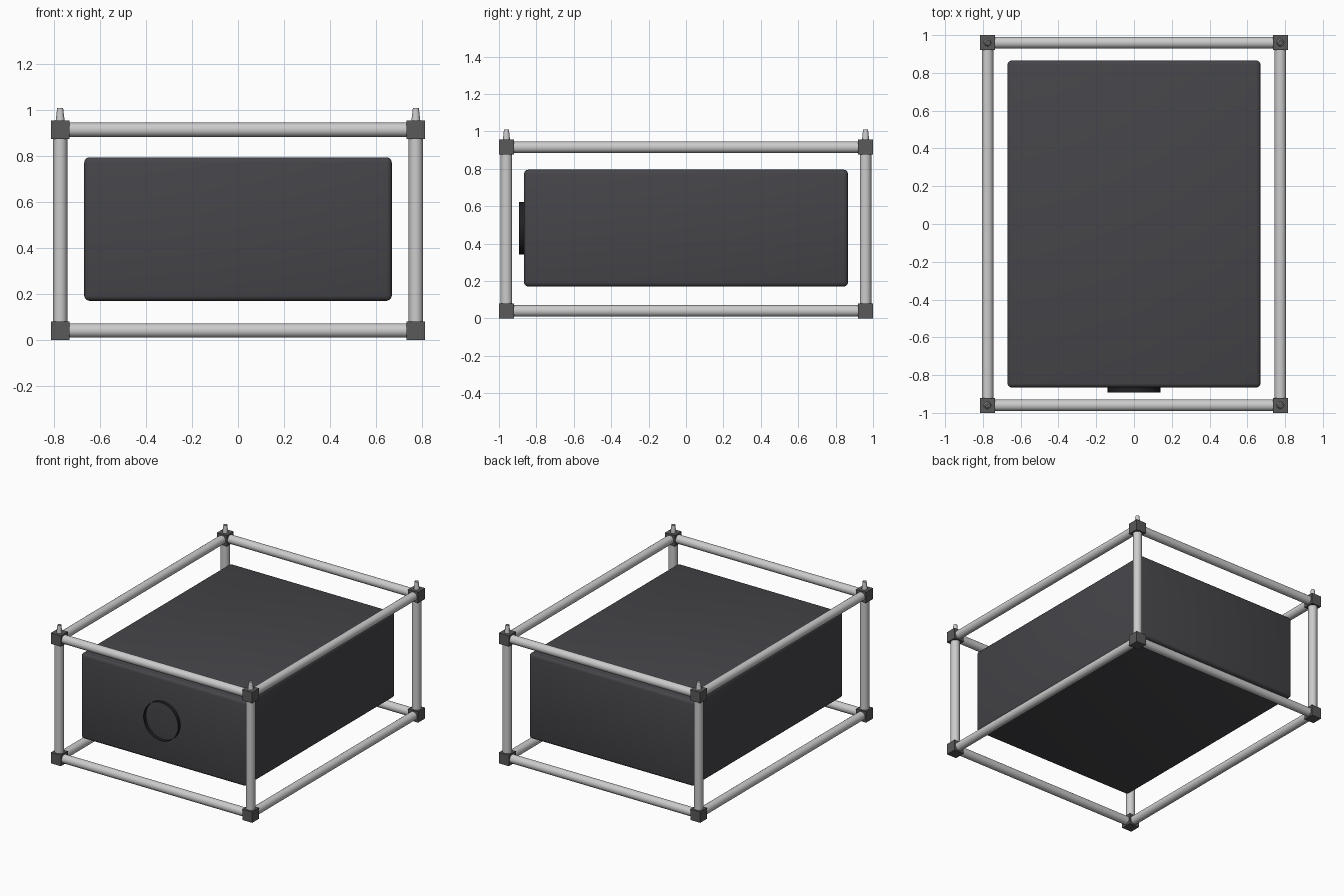
import bpy, bmesh
from mathutils import Vector, Matrix

if "Cube" in bpy.data.objects:
    bpy.data.objects.remove(bpy.data.objects["Cube"])

X, Y, Z0, Z1 = 0.775, 0.96, 0.04, 0.915   # frame corner centres
CORNER, TUBE_R = 0.08, 0.031


def material(name, rgb):
    m = bpy.data.materials.new(name)
    m.diffuse_color = (*rgb, 1)
    m.use_nodes = True
    m.node_tree.nodes["Principled BSDF"].inputs["Base Color"].default_value = m.diffuse_color
    return m


dark_grey = material("dark_grey", (0.1, 0.1, 0.1))
slate = material("slate", (0.06, 0.06, 0.068))
black = material("black", (0.015, 0.015, 0.018))


def finish(name, bm, mat=None, smooth=False):
    me = bpy.data.meshes.new(name)
    bm.to_mesh(me)
    bm.free()
    ob = bpy.data.objects.new(name, me)
    bpy.context.collection.objects.link(ob)
    if mat:
        me.materials.append(mat)
    if smooth:
        bpy.context.view_layer.objects.active = ob
        bpy.ops.object.select_all(action='DESELECT')
        ob.select_set(True)
        bpy.ops.object.shade_smooth_by_angle()
    return ob


def box(name, centre, size, mat, bevel=0):
    bm = bmesh.new()
    bmesh.ops.create_cube(bm, size=1)
    bmesh.ops.scale(bm, vec=size, verts=bm.verts)
    if bevel:
        bmesh.ops.bevel(bm, geom=bm.edges[:], offset=bevel, segments=3,
                        profile=0.5, affect='EDGES')
    bmesh.ops.translate(bm, vec=centre, verts=bm.verts)
    return finish(name, bm, mat, bool(bevel))


def rod(name, a, b, r1, r2, mat=None, caps=False, segments=24):
    a, b = Vector(a), Vector(b)
    d = b - a
    place = Matrix.Translation((a + b) / 2) @ d.to_track_quat('Z', 'Y').to_matrix().to_4x4()
    bm = bmesh.new()
    bmesh.ops.create_cone(bm, cap_ends=caps, segments=segments, radius1=r1,
                          radius2=r2, depth=d.length, matrix=place)
    return finish(name, bm, mat, True)


# Frame tubes along each axis
for i, z in enumerate((Z0, Z1)):
    level = ("lower", "upper")[i]
    for y, side in ((-Y, "front"), (Y, "back")):
        rod(f"{level}_{side}_tube", (-X, y, z), (X, y, z), TUBE_R, TUBE_R)
    for x, side in ((-X, "left"), (X, "right")):
        rod(f"{level}_{side}_tube", (x, -Y, z), (x, Y, z), TUBE_R, TUBE_R)

# Posts, corner blocks and stacking pins
for x, sx in ((-X, "left"), (X, "right")):
    for y, sy in ((-Y, "front"), (Y, "back")):
        rod(f"{sy}_{sx}_post", (x, y, Z0), (x, y, Z1), TUBE_R, TUBE_R)
        box(f"{sy}_{sx}_lower_corner", (x, y, Z0), (CORNER,) * 3, dark_grey)
        box(f"{sy}_{sx}_upper_corner", (x, y, Z1), (CORNER,) * 3, dark_grey)
        rod(f"{sy}_{sx}_pin", (x, y, Z1 + 0.035), (x, y, 1.01), 0.02, 0.013, segments=16)

# Main body with rounded edges
box("body", (0, 0, 0.4825), (1.34, 1.732, 0.625), slate, 0.022)

# Open ring on the front face
rod("front_ring", (0, -0.866, 0.4825), (0, -0.893, 0.4825), 0.14, 0.14, black, segments=32)
